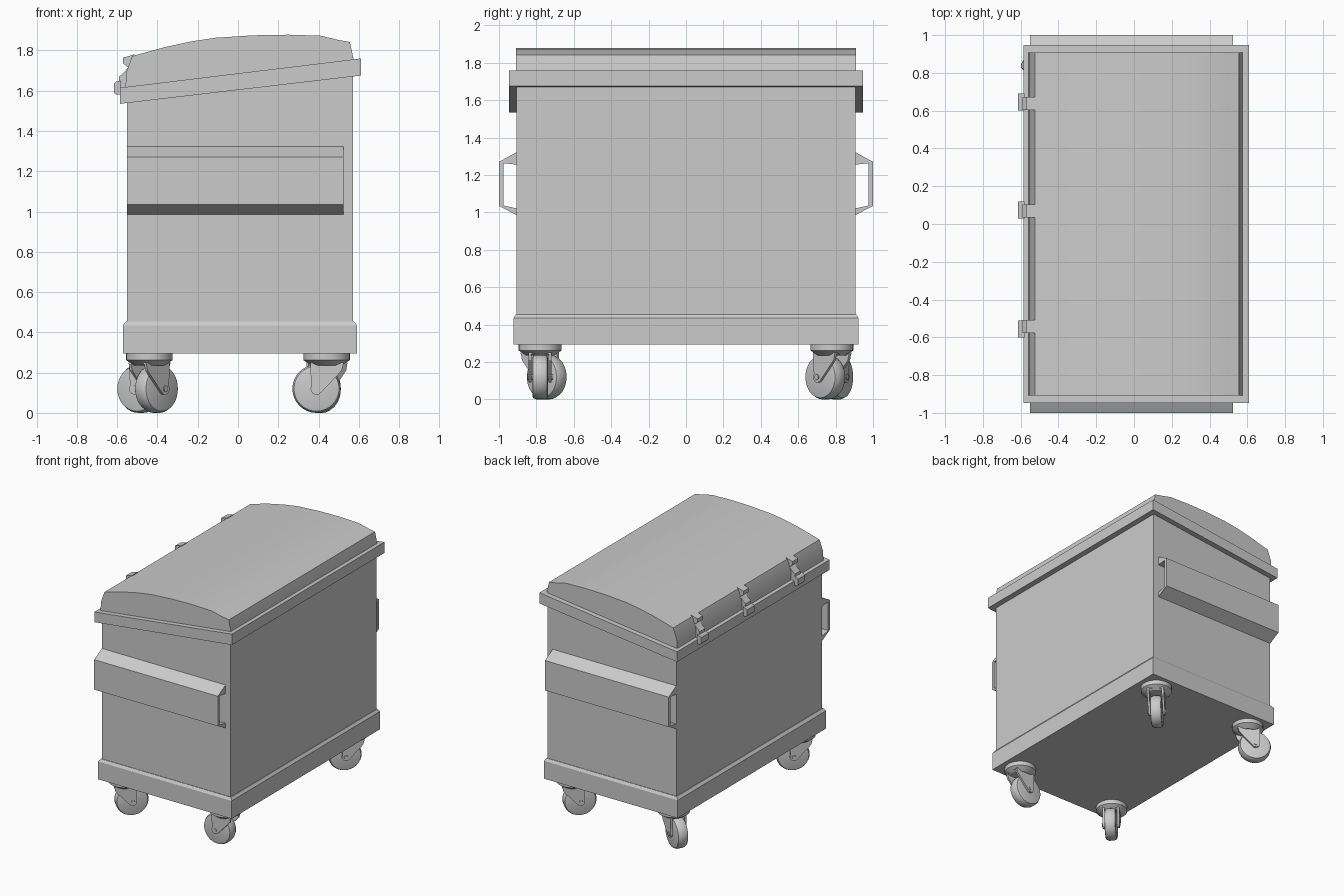
import bpy, bmesh
from math import radians, cos, sin, pi
from mathutils import Matrix, Vector

cube = bpy.data.objects.get("Cube")
if cube:
    bpy.data.objects.remove(cube, do_unlink=True)

grey = bpy.data.materials.new("light grey metal")
grey.use_nodes = True
grey.diffuse_color = (0.6, 0.6, 0.6, 1)
grey.node_tree.nodes["Principled BSDF"].inputs["Base Color"].default_value = (0.6, 0.6, 0.6, 1)


def finish(name, bm, matrix=None, smooth=True):
    bmesh.ops.recalc_face_normals(bm, faces=bm.faces)
    mesh = bpy.data.meshes.new(name)
    bm.to_mesh(mesh)
    bm.free()
    mesh.materials.append(grey)
    obj = bpy.data.objects.new(name, mesh)
    bpy.context.collection.objects.link(obj)
    if matrix:
        obj.matrix_world = matrix
    if smooth:
        bpy.ops.object.select_all(action='DESELECT')
        obj.select_set(True)
        bpy.context.view_layer.objects.active = obj
        bpy.ops.object.shade_smooth_by_angle(angle=radians(28))
    return obj


def prism(name, profile, axis, start, end, matrix=None):
    """Extrude a (horizontal, z) profile along x or y."""
    bm = bmesh.new()
    place = (lambda p, d: (p[0], d, p[1])) if axis == 'y' else (lambda p, d: (d, p[0], p[1]))
    face = bm.faces.new([bm.verts.new(place(p, start)) for p in profile])
    extruded = bmesh.ops.extrude_face_region(bm, geom=[face])["geom"]
    step = Vector((0, end - start, 0)) if axis == 'y' else Vector((end - start, 0, 0))
    bmesh.ops.translate(bm, vec=step, verts=[v for v in extruded if isinstance(v, bmesh.types.BMVert)])
    return finish(name, bm, matrix)


def turned(name, profile, matrix, sides=32):
    """Revolve a (radius, height) profile around local z, capped at both ends."""
    bm = bmesh.new()
    rings = [[bm.verts.new((r * cos(2 * pi * i / sides), r * sin(2 * pi * i / sides), z))
              for i in range(sides)] for r, z in profile]
    for a, b in zip(rings, rings[1:]):
        for i in range(sides):
            j = (i + 1) % sides
            bm.faces.new((a[i], a[j], b[j], b[i]))
    bm.faces.new(rings[0])
    bm.faces.new(rings[-1])
    return finish(name, bm, matrix)


# Main bin with a sloping top edge
prism("bin_body", [(-0.55, 0.3), (0.57, 0.3), (0.57, 1.70), (-0.55, 1.56)], 'y', -0.905, 0.905)

# Base skirt with a chamfered top
bm = bmesh.new()
rings = []
for x0, x1, y, z in [(-0.572, 0.59, 0.922, 0.295), (-0.572, 0.59, 0.922, 0.435),
                     (-0.555, 0.575, 0.909, 0.455)]:
    rings.append([bm.verts.new(p) for p in ((x0, -y, z), (x1, -y, z), (x1, y, z), (x0, y, z))])
for a, b in zip(rings, rings[1:]):
    for i in range(4):
        bm.faces.new((a[i], a[i - 1], b[i - 1], b[i]))
bm.faces.new(rings[0])
bm.faces.new(rings[-1])
finish("base_skirt", bm, smooth=False)

# Lid rim and domed lid
prism("lid_rim", [(-0.585, 1.535), (0.61, 1.675), (0.61, 1.76), (-0.585, 1.615)], 'y', -0.947, 0.947)
prism("lid_dome", [(-0.56, 1.59), (0.577, 1.73), (0.572, 1.765), (0.555, 1.842), (0.495, 1.853),
                   (0.41, 1.873), (0.25, 1.878), (0.08, 1.875), (-0.11, 1.863), (-0.23, 1.845),
                   (-0.36, 1.817), (-0.525, 1.772), (-0.555, 1.69)], 'y', -0.908, 0.908)

# Fork pockets: open channels on both ends
channel = [(0.9, 1.325), (1.0, 1.27), (1.0, 1.035), (0.9, 0.982),
           (0.9, 1.02), (0.977, 1.037), (0.977, 1.263), (0.9, 1.255)]
for side, label in ((-1, "front"), (1, "back")):
    prism(label + "_fork_pocket", [(side * y, z) for y, z in channel], 'x', -0.55, 0.525)

# Lid hinges: knuckle on the rim, strap hooked over the lid edge
for n, y in enumerate((-0.6, 0.03, 0.6), 1):
    prism(f"hinge_knuckle_{n}", [(-0.58, 1.58), (-0.605, 1.58), (-0.615, 1.59), (-0.615, 1.635),
                                 (-0.605, 1.645), (-0.58, 1.65)], 'y', y, y + 0.09)
    strap_y = y + (0.024 if n == 1 else 0.004)
    prism(f"hinge_strap_{n}", [(-0.53, 1.61), (-0.59, 1.61), (-0.59, 1.67), (-0.567, 1.69),
                               (-0.545, 1.715), (-0.57, 1.735), (-0.57, 1.764), (-0.515, 1.78)],
          'y', strap_y, strap_y + 0.068)

# Swivel casters, each turned its own way
TRAIL, AXLE_Z = 0.05, 0.12
cheek = [(-0.085, 0.25), (-0.075, 0.21)]
cheek += [(TRAIL + 0.03 * cos(radians(a)), AXLE_Z + 0.03 * sin(radians(a)))
          for a in range(215, 396, 30)]
cheek += [(0.08, 0.2), (0.08, 0.25)]
wheel = [(0.1, -0.042), (0.112, -0.038), (0.12, -0.02), (0.12, 0.02), (0.112, 0.038), (0.1, 0.042)]
for label, x, y, yaw in (("front_left", 0.44, -0.78, 180), ("back_left", 0.44, 0.78, 225),
                         ("front_right", -0.44, -0.78, 45), ("back_right", -0.44, 0.78, 150)):
    base = Matrix.Translation((x, y, 0)) @ Matrix.Rotation(radians(yaw), 4, 'Z')
    axle = base @ Matrix.Translation((TRAIL, 0, AXLE_Z)) @ Matrix.Rotation(pi / 2, 4, 'X')
    turned(label + "_swivel", [(0.075, 0.235), (0.09, 0.245), (0.115, 0.262), (0.115, 0.3)], base)
    turned(label + "_wheel", wheel, axle)
    turned(label + "_axle", [(0.015, -0.068), (0.015, 0.068)], axle, 12)
    prism(label + "_fork_crown", [(-0.085, 0.243), (0.08, 0.243), (0.08, 0.25), (-0.085, 0.25)],
          'y', -0.062, 0.062, base)
    for side, hand in ((-1, "a"), (1, "b")):
        prism(f"{label}_fork_cheek_{hand}", cheek, 'y', side * 0.046, side * 0.062, base)
